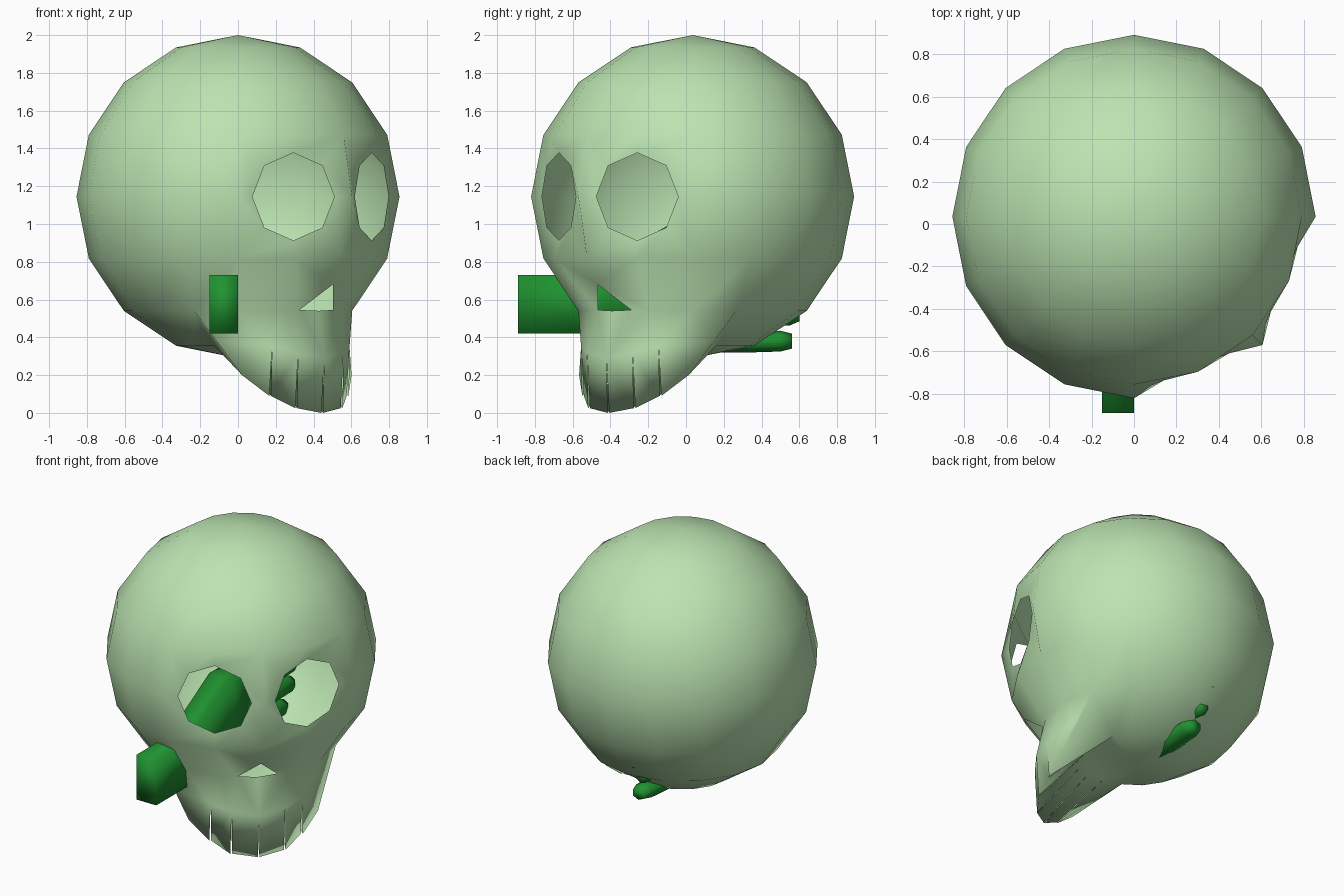
import bpy, bmesh, math
from mathutils import Matrix

if "Cube" in bpy.data.objects:
    bpy.data.objects.remove(bpy.data.objects["Cube"])

R, CZ = 0.855, 1.145          # cranium radius and centre height
STEP = math.radians(22.5)


def material(name, rgb):
    m = bpy.data.materials.new(name)
    m.diffuse_color = (*rgb, 1)
    m.use_nodes = True
    m.node_tree.nodes["Principled BSDF"].inputs["Base Color"].default_value = m.diffuse_color
    return m


bone = material("pale green bone", (0.50, 0.775, 0.44))
skin = material("dark green skin", (0.014, 0.29, 0.03))


def finish(bm, name, mat):
    me = bpy.data.meshes.new(name)
    bm.to_mesh(me)
    bm.free()
    me.materials.append(mat)
    ob = bpy.data.objects.new(name, me)
    bpy.context.collection.objects.link(ob)
    for p in me.polygons:
        p.use_smooth = True
    return ob


# ---- skull: local frame is u sideways, v forward, z up ----
bm = bmesh.new()
cache = {}


def vert(u, v, z):
    key = (round(u, 4), round(v, 4), round(z, 4))
    if key not in cache:
        cache[key] = bm.verts.new(key)
    return cache[key]


def ball(k, j):
    a, t = k * STEP, j * STEP
    r = R * math.sin(a)
    return vert(r * math.sin(t), r * math.cos(t), CZ + R * math.cos(a))


def face(*vs):
    bm.faces.new(list(dict.fromkeys(vs)))


# cranium, leaving out the eye sockets, nose and jaw
for k in range(8):
    for j in range(-8, 8):
        eye = k in (3, 4) and -2 <= j <= 1
        nose = k == 5 and j in (-1, 0)
        jaw = k == 6 and -3 <= j <= 2
        if not (eye or nose or jaw):
            face(ball(k, j), ball(k + 1, j), ball(k + 1, j + 1), ball(k, j + 1))

# sunken rims around octagonal eye openings
RING = [(3, 0), (3, 1), (4, 1), (5, 1), (5, 0), (5, -1), (4, -1), (3, -1)]
for side in (-1, 1):
    t = side * STEP
    rim = []
    for n in range(8):
        a = n * math.pi / 4
        w, h = 0.235 * math.sin(a), 0.232 * math.cos(a)
        rim.append(vert(0.766 * math.sin(t) + w * math.cos(t),
                        0.766 * math.cos(t) - w * math.sin(t), CZ + h))
    edge = [ball(k, side + d) for k, d in RING]
    for n in range(8):
        m = (n + 1) % 8
        face(edge[n], rim[n], rim[m], edge[m])

# nose opening and upper jaw, one half at a time
LIP = [(0, .645, .29), (.17, .62, .32), (.29, .545, .35), (.485, .335, .373)]
TIP = [(0, .63, 0), (.17, .605, .025), (.29, .53, .09), (.41, .44, .2)]
GAP = 0.006
for s in (-1, 1):
    apex = vert(0, .71, .68)
    wing = vert(s * .125, .585, .545)
    face(ball(5, 0), ball(5, s), ball(6, s), wing, apex)
    lip = [vert(s * u, v, z) for u, v, z in LIP]
    for n in range(3):
        top = [ball(6, s * n), ball(6, s * (n + 1))]
        if n == 0:
            top.insert(1, wing)
        face(*top, lip[n + 1], lip[n])
        # one tooth with a narrow gap on each side, and its underside
        u0, v0, z0 = TIP[n]
        u1, v1, z1 = TIP[n + 1]
        a = vert(s * (u0 + GAP), v0, z0)
        b = vert(s * (u1 - (GAP if n < 2 else 0)), v1, z1)
        face(lip[n], lip[n + 1], b, a)
        face(a, b, ball(7, s * (n + 1)), ball(7, s * n))
    # rear side of the jaw
    face(ball(6, s * 3), lip[3], b, ball(7, s * 3))

bm.transform(Matrix.Translation((0, .035, 0)) @ Matrix.Rotation(math.radians(-135), 4, 'Z'))
bmesh.ops.recalc_face_normals(bm, faces=bm.faces[:])
# keep normals outward, judged at the crown
crown = max(bm.faces, key=lambda f: f.calc_center_median().z)
if crown.normal.z < 0:
    bmesh.ops.reverse_faces(bm, faces=bm.faces[:])
finish(bm, "skull", bone)


# ---- arm and hand reaching through the skull along y ----
def loft(name, sections, sides):
    """sections: (x, y, z, half width, half height) joined along y"""
    bm = bmesh.new()
    rings = []
    off = math.pi / sides if sides == 4 else 0
    k = 1 / math.cos(off)
    for x, y, z, w, h in sections:
        rings.append([bm.verts.new((x + k * w * math.sin(off + i * math.tau / sides), y,
                                    z + k * h * math.cos(off + i * math.tau / sides)))
                      for i in range(sides)])
    for a, b in zip(rings, rings[1:]):
        for i in range(sides):
            m = (i + 1) % sides
            bm.faces.new((a[i], a[m], b[m], b[i]))
    bm.faces.new(rings[0])
    bm.faces.new(rings[-1])
    bmesh.ops.recalc_face_normals(bm, faces=bm.faces[:])
    finish(bm, name, skin)


loft("arm_and_palm", [(-.075, -.89, .575, .075, .155), (-.075, -.57, .575, .075, .155),
                      (-.075, -.42, .615, .075, .19), (-.075, -.1, .72, .075, .27),
                      (-.075, .18, .73, .07, .26)], 4)

for n, end in enumerate((.60, .68, .70, .64)):
    z = .525 + n * .13
    loft("finger_%d" % (n + 1), [(-.07, .1, z, .065, .065), (-.07, .4, z, .06, .065),
                                 (-.07, end - .05, z, .055, .062), (-.07, end, z, .035, .04)], 6)

loft("thumb", [(-.07, -.1, .47, .06, .06), (-.06, .1, .39, .07, .07), (-.04, .34, .375, .07, .055),
               (-.03, .5, .38, .07, .055), (-.03, .56, .38, .05, .04)], 6)
